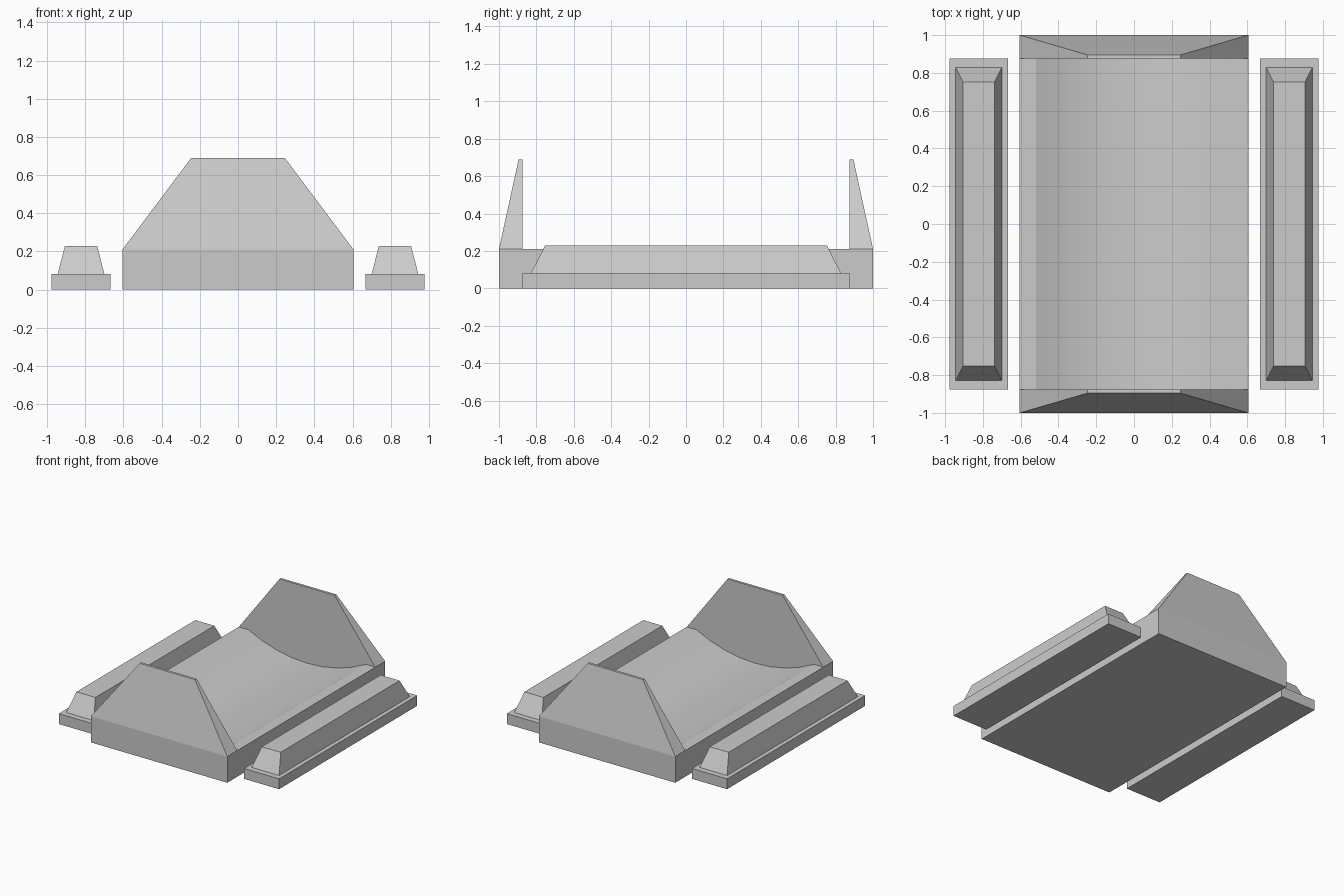
import bpy
import math

if "Cube" in bpy.data.objects:
    bpy.data.objects.remove(bpy.data.objects["Cube"])


def make_object(name, verts, faces):
    mesh = bpy.data.meshes.new(name)
    mesh.from_pydata(verts, [], faces)
    mesh.update()
    obj = bpy.data.objects.new(name, mesh)
    bpy.context.collection.objects.link(obj)
    return obj


def loft_rects(name, levels):
    """Closed solid through stacked rectangles (x0, x1, y0, y1, z)."""
    verts, faces = [], [(3, 2, 1, 0)]
    for x0, x1, y0, y1, z in levels:
        verts += [(x0, y0, z), (x1, y0, z), (x1, y1, z), (x0, y1, z)]
    for k in range(len(levels) - 1):
        a = 4 * k
        for i in range(4):
            j = (i + 1) % 4
            faces.append((a + i, a + j, a + 4 + j, a + 4 + i))
    n = len(verts)
    faces.append((n - 4, n - 3, n - 2, n - 1))
    return make_object(name, verts, faces)


W, RIM, INNER = 0.605, 0.21, 0.875

# Trough bed: flat rims and a shallow concave arc, extruded along y
half, depth, segs = 0.52, 0.13, 8
radius = (half ** 2 + depth ** 2) / (2 * depth)
sweep = math.asin(half / radius)
arc = []
for i in range(segs + 1):
    a = sweep * (1 - 2 * i / segs)
    arc.append((radius * math.sin(a), RIM - depth + radius * (1 - math.cos(a))))
profile = [(-W, 0), (W, 0), (W, RIM)] + arc + [(-W, RIM)]
n = len(profile)
verts = [(x, y, z) for y in (-INNER, INNER) for x, z in profile]
faces = [tuple(range(n)), tuple(range(2 * n - 1, n - 1, -1))]
faces += [(i, i + n, (i + 1) % n + n, (i + 1) % n) for i in range(n)]
bed = make_object("trough_bed", verts, faces)
bpy.context.view_layer.objects.active = bed
bed.select_set(True)
bpy.ops.object.shade_smooth_by_angle(angle=math.radians(20))
bed.select_set(False)

# End walls: block base with a tapered upright, vertical on the inside
for name, s in (("front_end_wall", -1), ("back_end_wall", 1)):
    def wall(w, outer, z):
        y0, y1 = sorted((s * INNER, s * outer))
        return (-w, w, y0, y1, z)
    loft_rects(name, [wall(W, 1.0, 0), wall(W, 1.0, RIM), wall(0.245, 0.895, 0.69)])

# Side rails: flat plinth with a bevelled bar on top
for name, s in (("left_rail", -1), ("right_rail", 1)):
    c = s * 0.822
    loft_rects(name, [(c - w, c + w, -l, l, z) for w, l, z in (
        (0.155, 0.875, 0), (0.155, 0.875, 0.083),
        (0.122, 0.828, 0.083), (0.084, 0.753, 0.23))])
